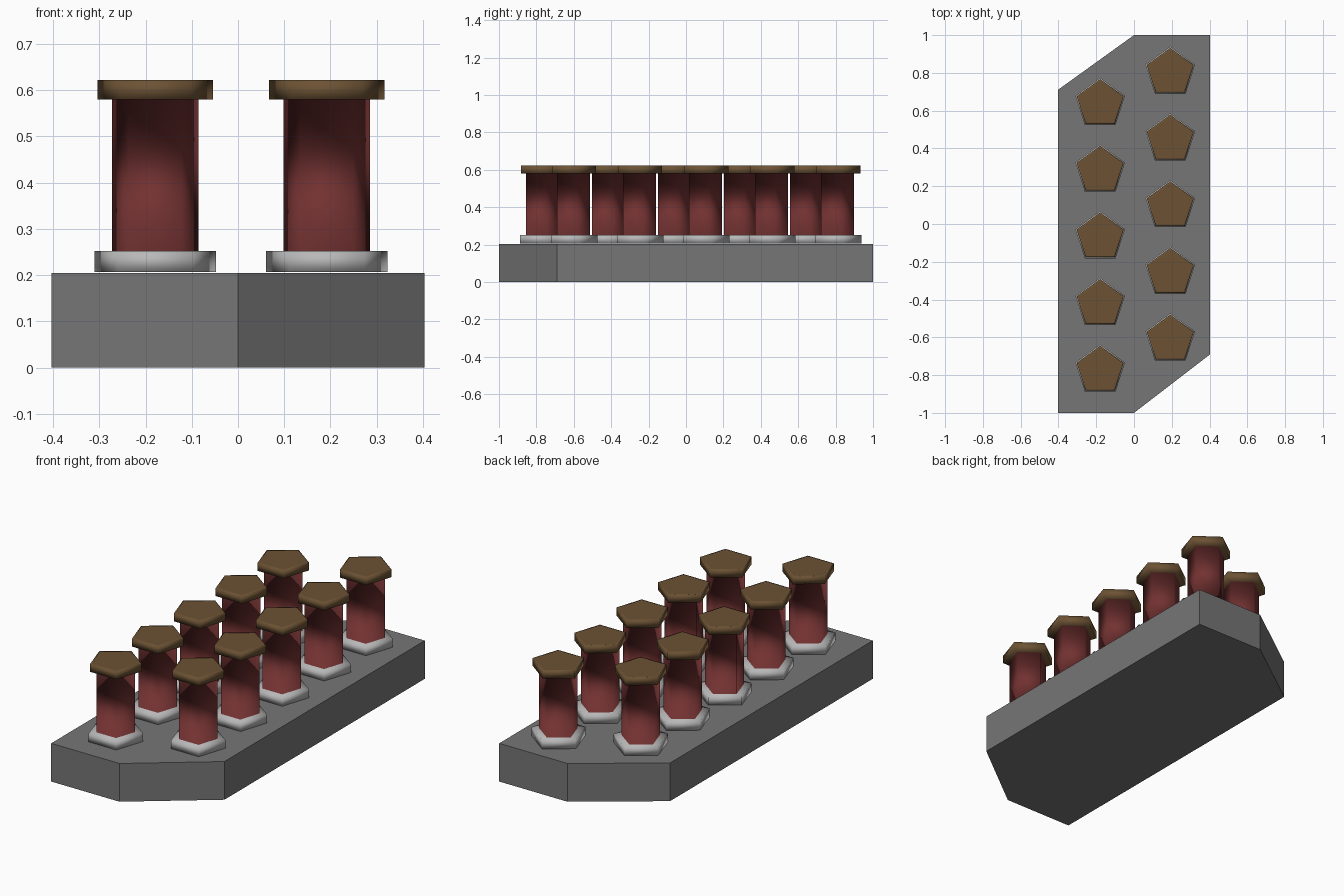
import bpy
import bmesh
from math import cos, sin, pi

cube = bpy.data.objects.get("Cube")
if cube:
    bpy.data.objects.remove(cube, do_unlink=True)


def make_material(name, color):
    mat = bpy.data.materials.new(name)
    mat.use_nodes = True
    mat.diffuse_color = (*color, 1)
    mat.node_tree.nodes["Principled BSDF"].inputs["Base Color"].default_value = (*color, 1)
    return mat


grey = make_material("slab grey", (0.18, 0.18, 0.18))
white = make_material("foot pale grey", (0.48, 0.48, 0.48))
red = make_material("shaft dark red", (0.17, 0.031, 0.031))
brown = make_material("cap brown", (0.15, 0.085, 0.034))


def finish(bm, name, materials):
    bmesh.ops.recalc_face_normals(bm, faces=bm.faces)
    mesh = bpy.data.meshes.new(name)
    bm.to_mesh(mesh)
    bm.free()
    for mat in materials:
        mesh.materials.append(mat)
    return mesh


def place(name, mesh, location=(0, 0, 0)):
    obj = bpy.data.objects.new(name, mesh)
    obj.location = location
    bpy.context.collection.objects.link(obj)


# Slab with two opposite corners cut off
SLAB_TOP = 0.204
outline = [(-0.403, -1), (0, -1), (0.403, -0.69), (0.403, 1), (0, 1), (-0.403, 0.71)]
bm = bmesh.new()
bottom = bm.faces.new([bm.verts.new((x, y, 0)) for x, y in outline])
extruded = bmesh.ops.extrude_face_region(bm, geom=[bottom], use_keep_orig=True)
for v in extruded["geom"]:
    if isinstance(v, bmesh.types.BMVert):
        v.co.z = SLAB_TOP
place("slab", finish(bm, "slab", [grey]))

# Pentagonal pillar: foot, shaft and cap in one smooth surface
SIDES = 5
profile = [(0.138, 0.207), (0.138, 0.252), (0.098, 0.252),
           (0.098, 0.58), (0.131, 0.58), (0.131, 0.622), (0.12, 0.622)]
strip_material = [0, 0, 1, 2, 2, 2]
bm = bmesh.new()
angles = [pi / 2 + 2 * pi * i / SIDES for i in range(SIDES)]
rings = [[bm.verts.new((r * cos(a), r * sin(a), z)) for a in angles] for r, z in profile]
for lower, upper, slot in zip(rings, rings[1:], strip_material):
    for i in range(SIDES):
        j = (i + 1) % SIDES
        bm.faces.new((lower[i], lower[j], upper[j], upper[i])).material_index = slot
bm.faces.new(rings[0]).material_index = 0
bm.faces.new(rings[-1]).material_index = 2
for face in bm.faces:
    face.smooth = True
pillar = finish(bm, "pillar", [white, red, brown])

# Two staggered rows of five pillars
SPACING = 0.353
for side, x, first_y in (("right", -0.179, -0.776), ("left", 0.192, -0.611)):
    for i in range(5):
        place(f"{side}_pillar_{i + 1}", pillar, (x, first_y + i * SPACING, 0))
